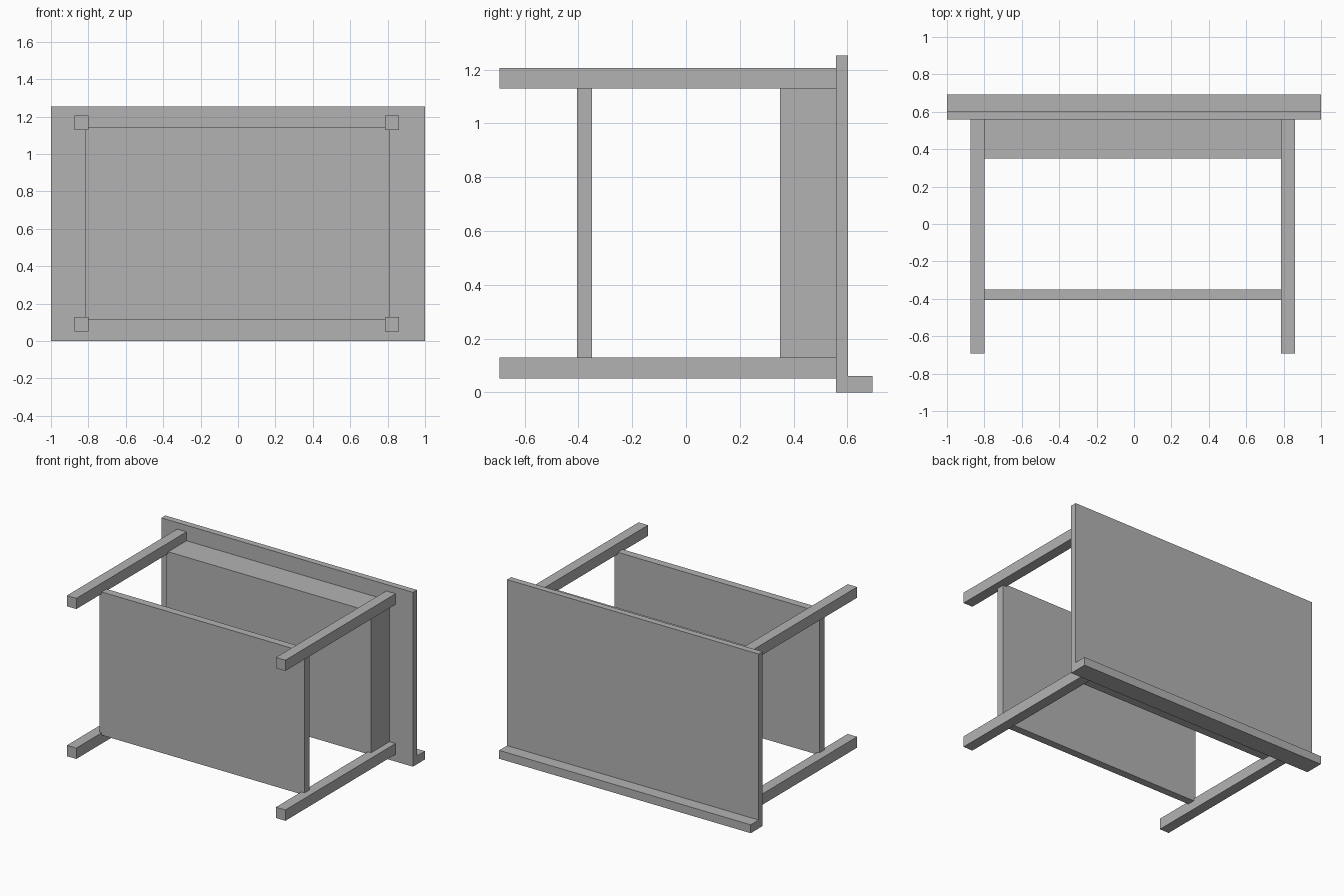
import bpy
import bmesh
from mathutils import Vector

cube = bpy.data.objects.get("Cube")
if cube:
    bpy.data.objects.remove(cube, do_unlink=True)

# One plain grey for the whole desk
grey = bpy.data.materials.new("plain grey")
grey.use_nodes = True
colour = (0.45, 0.45, 0.45, 1)
grey.diffuse_color = colour
for node in grey.node_tree.nodes:
    if node.type == 'BSDF_PRINCIPLED':
        node.inputs["Base Color"].default_value = colour


def box(name, xs, ys, zs):
    """Box spanning the given x, y and z ranges."""
    bm = bmesh.new()
    bmesh.ops.create_cube(bm, size=1)
    ranges = (xs, ys, zs)
    for v in bm.verts:
        v.co = Vector([a + (b - a) * (c + 0.5) for (a, b), c in zip(ranges, v.co)])
    mesh = bpy.data.meshes.new(name)
    bm.to_mesh(mesh)
    bm.free()
    mesh.materials.append(grey)
    obj = bpy.data.objects.new(name, mesh)
    bpy.context.collection.objects.link(obj)
    return obj


TOP_FRONT, TOP_BACK, END = 0.558, 0.603, 0.693
BODY_X, BODY_Z = (-0.816, 0.814), (0.113, 1.142)

# Upright table top with a ledge along its rear lower edge
box("table_top", (-1, 1), (TOP_FRONT, TOP_BACK), (0, 1.253))
box("rear_ledge", (-1, 1), (TOP_BACK, END), (0, 0.06))

# Four legs running forward from the top
for side, xs in (("right", (-0.875, -0.8)), ("left", (0.787, 0.862))):
    for level, zs in (("lower", (0.052, 0.13)), ("upper", (1.129, 1.206))):
        box(f"{level}_{side}_leg", xs, (-END, TOP_FRONT), zs)

# Solid drawer body against the top, and the shelf between the legs
box("drawer_body", BODY_X, (0.35, TOP_FRONT), BODY_Z)
box("shelf", BODY_X, (-0.405, -0.35), BODY_Z)
